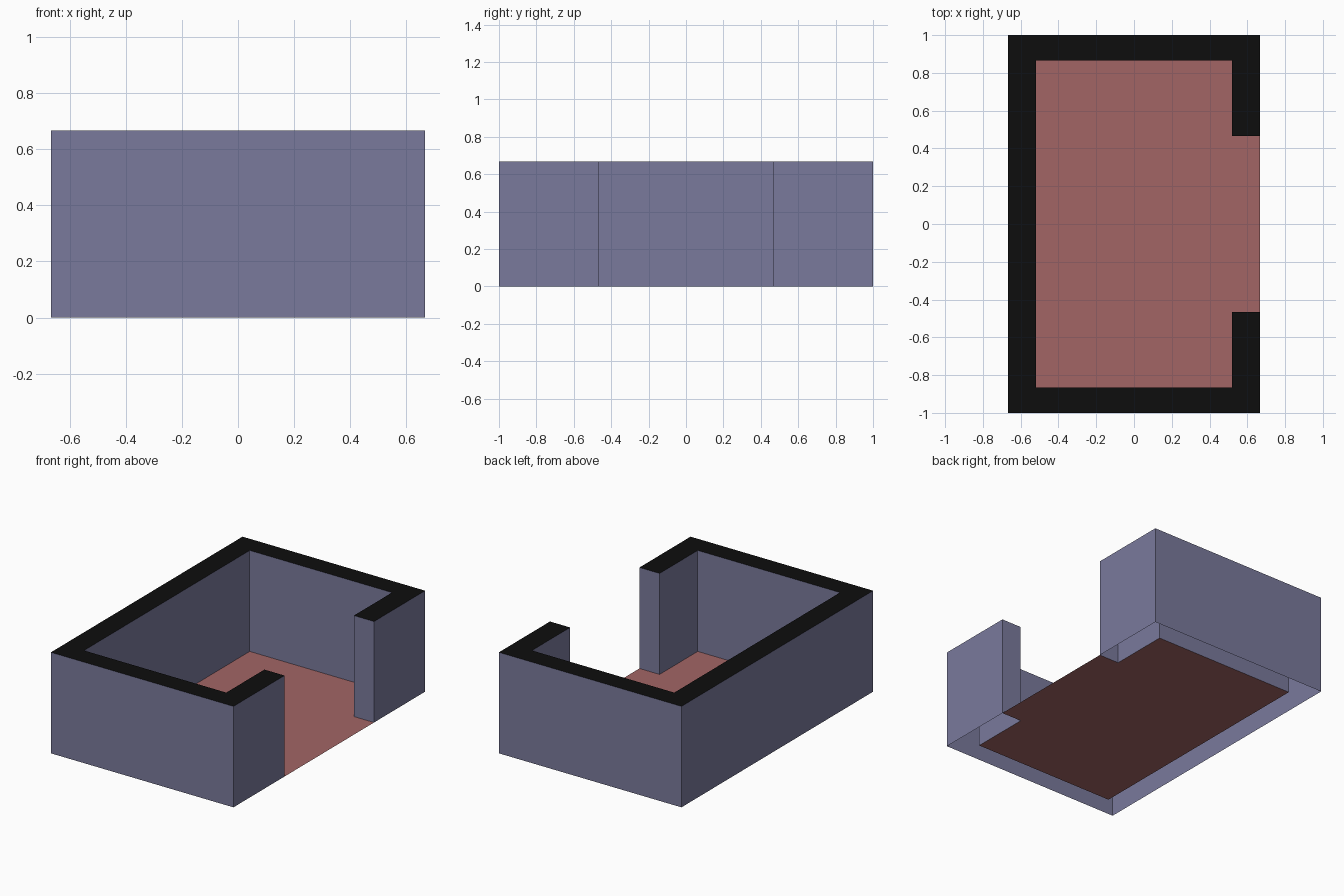
import bpy
import bmesh

if "Cube" in bpy.data.objects:
    bpy.data.objects.remove(bpy.data.objects["Cube"])

OX, OY = 0.667, 1.0      # outer half sizes
IX, IY = 0.52, 0.865     # inner half sizes
DOOR, H = 0.467, 0.667   # half doorway width, wall height

# Matching outer and inner outlines of the C-shaped plan, doorway on +x
def outline(x, y):
    return [(x, DOOR), (x, y), (-x, y), (-x, -y), (x, -y), (x, -DOOR)]


outer, inner = outline(OX, OY), outline(IX, IY)


def make(name, color, build):
    bm = bmesh.new()
    build(bm)
    mesh = bpy.data.meshes.new(name)
    bm.to_mesh(mesh)
    bm.free()
    mat = bpy.data.materials.new(name + "_paint")
    mat.diffuse_color = (*color, 1)
    mat.use_nodes = True
    mat.node_tree.nodes["Principled BSDF"].inputs["Base Color"].default_value = mat.diffuse_color
    mesh.materials.append(mat)
    obj = bpy.data.objects.new(name, mesh)
    bpy.context.collection.objects.link(obj)


# Hollow wall shell: inner and outer skins plus door jambs, open underneath
def walls(bm):
    plan = outer + inner[::-1]
    low = [bm.verts.new((x, y, 0)) for x, y in plan]
    high = [bm.verts.new((x, y, H)) for x, y in plan]
    for i in range(len(plan)):
        j = (i + 1) % len(plan)
        bm.faces.new((low[i], low[j], high[j], high[i]))


# Wall cap: quads between the outer and inner outlines
def cap(bm):
    o = [bm.verts.new((x, y, H)) for x, y in outer]
    n = [bm.verts.new((x, y, H)) for x, y in inner]
    for i in range(5):
        bm.faces.new((o[i], o[i + 1], n[i + 1], n[i]))


# Floor: the room plus the doorway threshold
def floor(bm):
    pts = [outer[-1], outer[0]] + inner
    bm.faces.new([bm.verts.new((x, y, 0)) for x, y in pts])


make("walls", (0.195, 0.195, 0.335), walls)
make("wall_cap", (0.004, 0.004, 0.004), cap)
make("floor", (0.363, 0.131, 0.131), floor)
